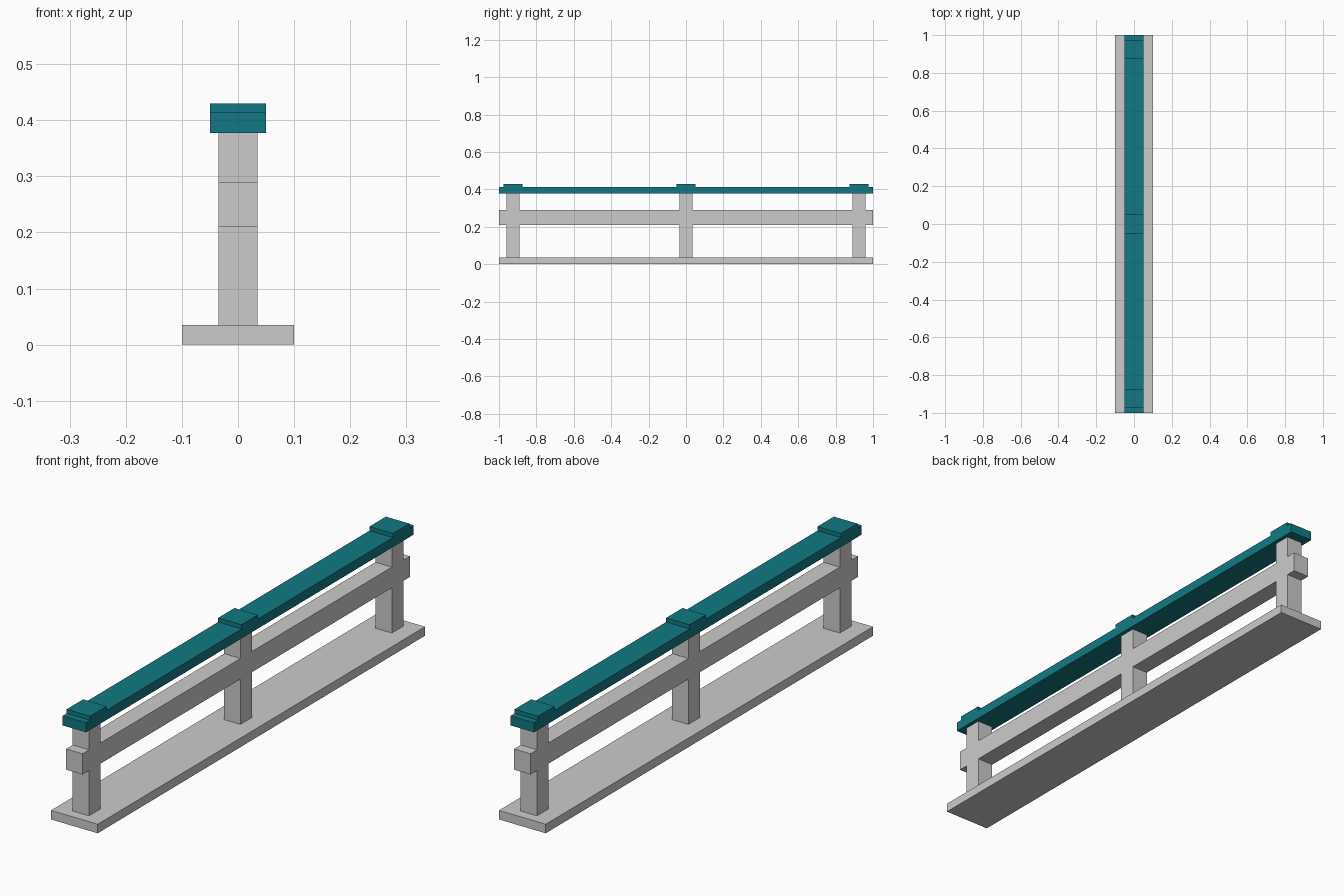
import bpy, bmesh
from mathutils import Vector

if "Cube" in bpy.data.objects:
    bpy.data.objects.remove(bpy.data.objects["Cube"])

POSTS = (-0.925, 0.0, 0.925)   # post centres along y
HALF_POST = 0.035
Z_BASE, Z_RAIL = 0.035, 0.377  # top of base, underside of handrail
Z_RAIL_TOP, Z_CAP = 0.414, 0.43
MID_LOW, MID_HIGH = 0.21, 0.29

teal = bpy.data.materials.new("teal_paint")
teal.diffuse_color = (0.006, 0.19, 0.23, 1)
teal.use_nodes = True
teal.node_tree.nodes["Principled BSDF"].inputs["Base Color"].default_value = teal.diffuse_color


def extrude_profile(name, points, half_width, material=None):
    """Extrude a (y, z) outline symmetrically along x."""
    bm = bmesh.new()
    face = bm.faces.new([bm.verts.new((-half_width, y, z)) for y, z in points])
    res = bmesh.ops.extrude_face_region(bm, geom=[face], use_keep_orig=True)
    verts = [g for g in res["geom"] if isinstance(g, bmesh.types.BMVert)]
    bmesh.ops.translate(bm, verts=verts, vec=Vector((2 * half_width, 0, 0)))
    bmesh.ops.recalc_face_normals(bm, faces=bm.faces)
    mesh = bpy.data.meshes.new(name)
    bm.to_mesh(mesh)
    bm.free()
    obj = bpy.data.objects.new(name, mesh)
    bpy.context.collection.objects.link(obj)
    if material:
        mesh.materials.append(material)
    return obj


def rect(y0, y1, z0, z1):
    return [(y0, z0), (y1, z0), (y1, z1), (y0, z1)]


def stepped_edge(z_line, z_step):
    """Edge from y=-1 to y=1 at z_line, stepping out to z_step at each post."""
    pts = [(-1, z_line)]
    for c in POSTS:
        a, b = c - HALF_POST, c + HALF_POST
        pts += [(a, z_line), (a, z_step), (b, z_step), (b, z_line)]
    return pts + [(1, z_line)]


# base plank
extrude_profile("base_plank", rect(-1, 1, 0, Z_BASE), 0.1)

# posts and middle rail, flush with each other, as one outline
outline = stepped_edge(MID_LOW, Z_BASE) + stepped_edge(MID_HIGH, Z_RAIL)[::-1]
extrude_profile("posts_and_middle_rail", outline, HALF_POST)

# handrail with a raised cap over each post
extrude_profile("handrail", rect(-1, 1, Z_RAIL, Z_RAIL_TOP), 0.05, teal)
for i, c in enumerate(POSTS):
    extrude_profile(f"post_cap_{i + 1}", rect(c - 0.05, c + 0.05, Z_RAIL_TOP, Z_CAP), 0.05, teal)
